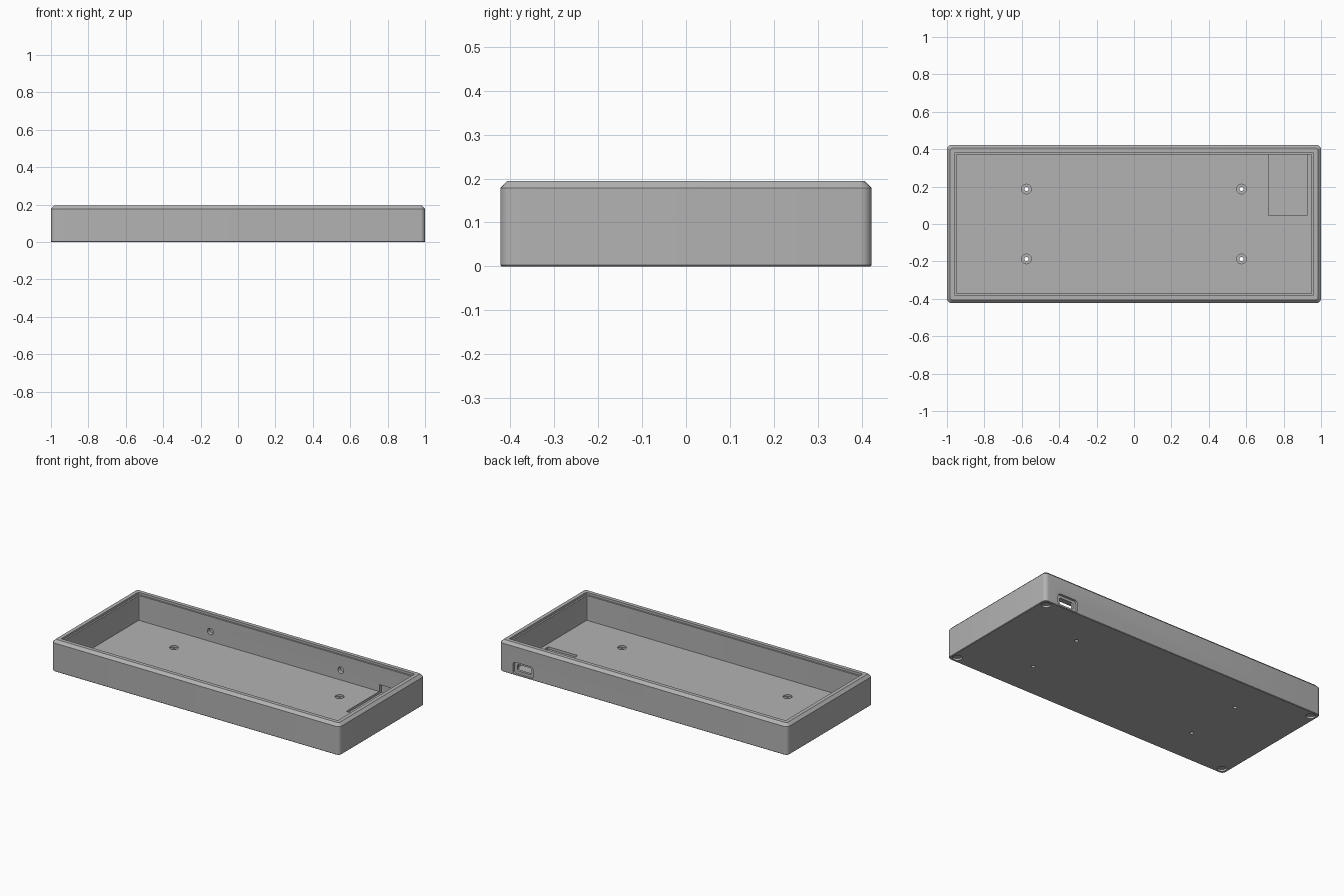
import bpy, bmesh, math
from mathutils import Matrix

if "Cube" in bpy.data.objects:
    bpy.data.objects.remove(bpy.data.objects["Cube"], do_unlink=True)

grey = bpy.data.materials.new("grey plastic")
grey.use_nodes = True
grey.diffuse_color = (0.45, 0.45, 0.45, 1)
grey.node_tree.nodes["Principled BSDF"].inputs["Base Color"].default_value = (0.45, 0.45, 0.45, 1)

HX, HY, HEIGHT, FLOOR = 1.0, 0.423, 0.195, 0.025


def make_object(name, bm):
    bmesh.ops.recalc_face_normals(bm, faces=bm.faces)
    mesh = bpy.data.meshes.new(name)
    bm.to_mesh(mesh)
    bm.free()
    mesh.materials.append(grey)
    obj = bpy.data.objects.new(name, mesh)
    bpy.context.collection.objects.link(obj)
    return obj


def rounded_rect(hx, hy, r, steps=6):
    """Counter-clockwise outline of a rectangle with round corners."""
    points = []
    for corner, (sx, sy) in enumerate([(1, 1), (-1, 1), (-1, -1), (1, -1)]):
        for i in range(steps + 1):
            a = (corner + i / steps) * math.pi / 2
            points.append((sx * (hx - r) + r * math.cos(a),
                           sy * (hy - r) + r * math.sin(a)))
    return points


def loft(name, sections):
    """Skin outlines given as (half x, half y, corner radius, z)."""
    bm = bmesh.new()
    rings = [[bm.verts.new((x, y, z)) for x, y in rounded_rect(hx, hy, r)]
             for hx, hy, r, z in sections]
    n = len(rings[0])
    for a, b in zip(rings, rings[1:]):
        for i in range(n):
            j = (i + 1) % n
            bm.faces.new((a[i], a[j], b[j], b[i]))
    bm.faces.new(rings[0])
    bm.faces.new(rings[-1])
    return make_object(name, bm)


def box(name, x0, x1, y0, y1, z0, z1):
    bm = bmesh.new()
    bmesh.ops.create_cube(bm, size=1)
    for v in bm.verts:
        v.co.x = x1 if v.co.x > 0 else x0
        v.co.y = y1 if v.co.y > 0 else y0
        v.co.z = z1 if v.co.z > 0 else z0
    return make_object(name, bm)


def cylinder(name, r, depth, centre, along_y=False):
    bm = bmesh.new()
    turn = Matrix.Rotation(math.pi / 2, 4, 'X') if along_y else Matrix()
    bmesh.ops.create_cone(bm, cap_ends=True, segments=24, radius1=r, radius2=r,
                          depth=depth, matrix=Matrix.Translation(centre) @ turn)
    return make_object(name, bm)


def port(name, x, z, hx, hz, r, y0, y1):
    """Rounded slot running along y."""
    obj = loft(name, [(hx, hz, r, -y1), (hx, hz, r, -y0)])
    obj.data.transform(Matrix.Translation((x, 0, z)) @ Matrix.Rotation(math.pi / 2, 4, 'X'))
    return obj


# Tray shell: chamfered outside, stepped lip inside
def inset(d, r, z):
    return (HX - d, HY - d, r, z)


case = loft("case", [
    inset(0.003, 0.022, 0), inset(0, 0.025, 0.003),
    inset(0, 0.025, 0.178), inset(0.017, 0.012, HEIGHT),
    inset(0.041, 0.004, HEIGHT), inset(0.041, 0.004, 0.181),
    inset(0.051, 0.003, 0.181), inset(0.051, 0.003, FLOOR)])

cutters = []
for sx in (-1, 1):
    # Magnet holes inside the back wall
    cutters.append(cylinder("wall_hole", 0.02, 0.04, (sx * 0.453, 0.375, 0.087), True))
    for sy in (-1, 1):
        # Screw holes with counterbores, and foot recesses underneath
        x, y = sx * 0.575, sy * 0.187
        cutters.append(cylinder("counterbore", 0.026, 0.04, (x, y, FLOOR + 0.008)))
        cutters.append(cylinder("screw_hole", 0.011, 0.1, (x, y, 0.01)))
        cutters.append(cylinder("foot_recess", 0.027, 0.04, (sx * 0.96, sy * 0.383, -0.008)))

# Circuit board pocket reaching into the back wall, with the cable port
cutters.append(box("board_pocket", 0.72, 0.925, 0.045, 0.375, 0.01, 0.065))
cutters.append(box("wall_pocket", 0.72, 0.925, 0.36, 0.393, 0.0101, 0.068))
cutters.append(port("port_recess", 0.835, 0.043, 0.07, 0.038, 0.018, 0.409, 0.46))
cutters.append(port("port_slot", 0.835, 0.045, 0.048, 0.02, 0.01, 0.38, 0.45))

bpy.context.view_layer.objects.active = case
for cutter in cutters:
    mod = case.modifiers.new(cutter.name, 'BOOLEAN')
    mod.operation = 'DIFFERENCE'
    mod.solver = 'EXACT'
    mod.object = cutter
    bpy.ops.object.modifier_apply(modifier=mod.name)
    bpy.data.objects.remove(cutter, do_unlink=True)

bpy.ops.object.select_all(action='DESELECT')
case.select_set(True)
bpy.ops.object.shade_smooth_by_angle(angle=math.radians(30))
